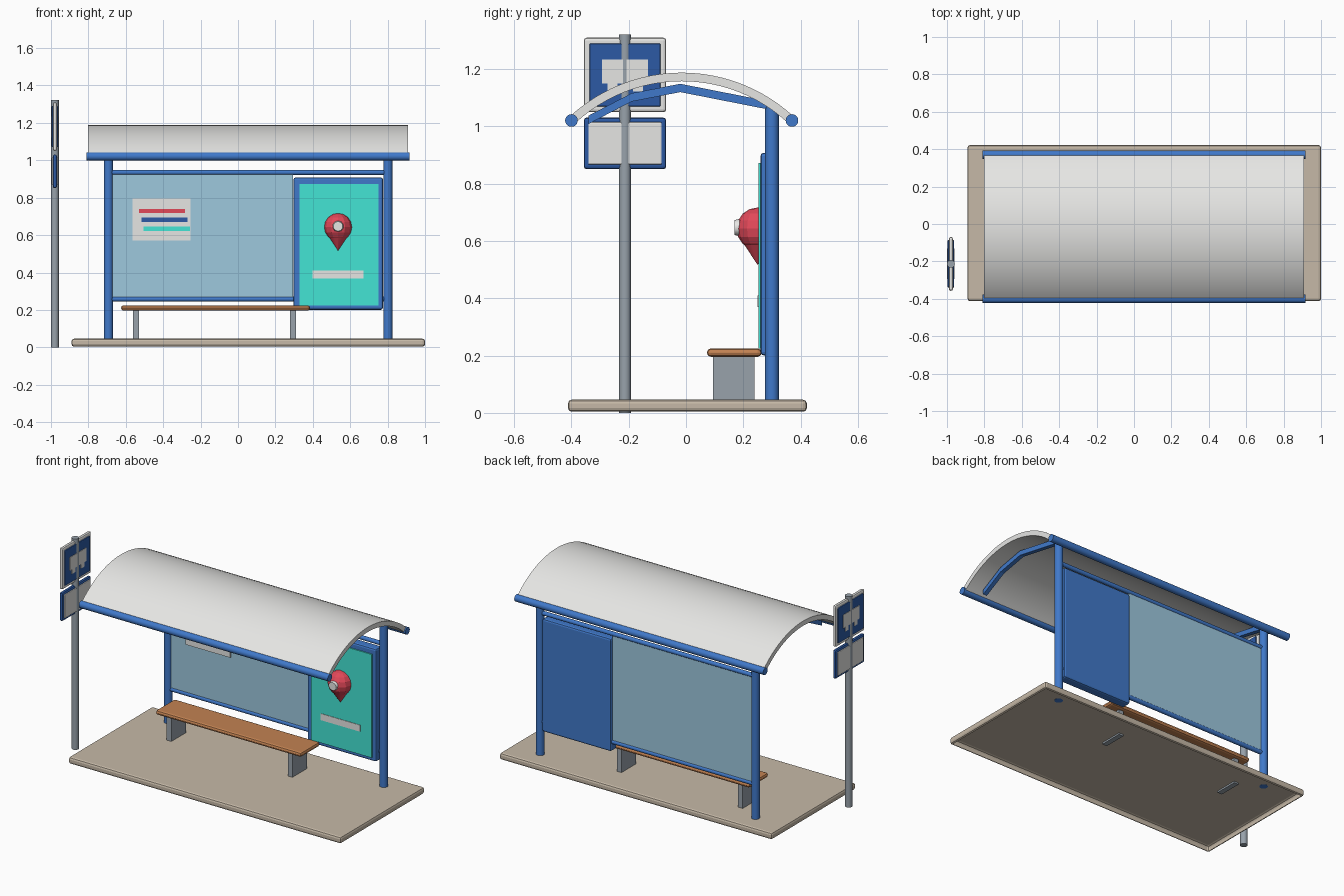
import bpy
import bmesh
import math
from mathutils import Vector

if "Cube" in bpy.data.objects:
    bpy.data.objects.remove(bpy.data.objects["Cube"], do_unlink=True)


def material(name, *rgb):
    """Flat material from display RGB values."""
    lin = [((c / 255 + 0.055) / 1.055) ** 2.4 for c in rgb] + [1]
    m = bpy.data.materials.new(name)
    m.use_nodes = True
    m.diffuse_color = lin
    m.node_tree.nodes["Principled BSDF"].inputs["Base Color"].default_value = lin
    return m


WHITE = material("off white", 230, 230, 228)
BLUE = material("frame blue", 64, 121, 202)
NAVY = material("sign blue", 44, 90, 165)
GLASS = material("glass blue", 158, 200, 222)
TEAL = material("teal", 68, 229, 213)
RED = material("red", 226, 72, 89)
WOOD = material("wood", 194, 130, 82)
STEEL = material("steel grey", 152, 162, 171)
STONE = material("paving stone", 198, 185, 167)


def finish(name, bm, mat, smooth=False):
    bmesh.ops.recalc_face_normals(bm, faces=bm.faces[:])
    mesh = bpy.data.meshes.new(name)
    bm.to_mesh(mesh)
    bm.free()
    mesh.materials.append(mat)
    ob = bpy.data.objects.new(name, mesh)
    bpy.context.collection.objects.link(ob)
    if smooth:
        bpy.ops.object.select_all(action="DESELECT")
        ob.select_set(True)
        bpy.context.view_layer.objects.active = ob
        bpy.ops.object.shade_smooth_by_angle(angle=math.radians(35))
    return ob


def box(name, x, y, z, mat, bevel=0, open_bottom=False):
    """Box from (min, max) pairs, optionally rounded or hollow underneath."""
    bm = bmesh.new()
    bmesh.ops.create_cube(bm, size=1)
    for v in bm.verts:
        v.co = [(a + b) / 2 + c * (b - a) for c, (a, b) in zip(v.co, (x, y, z))]
    if bevel:
        bmesh.ops.bevel(bm, geom=bm.edges[:], offset=bevel, segments=2,
                        profile=0.5, affect="EDGES", clamp_overlap=True)
    if open_bottom:
        bm.normal_update()
        under = [f for f in bm.faces if f.normal.z < -0.99]
        bmesh.ops.delete(bm, geom=under, context="FACES")
    return finish(name, bm, mat)


def tube(name, start, end, r, mat, r2=None, sides=24):
    """Cylinder or cone between two points."""
    a, b = Vector(start), Vector(end)
    bm = bmesh.new()
    bmesh.ops.create_cone(bm, cap_ends=True, segments=sides, radius1=r,
                          radius2=r if r2 is None else r2, depth=(b - a).length)
    turn = (b - a).to_track_quat("Z", "Y")
    for v in bm.verts:
        v.co = turn @ v.co + (a + b) / 2
    return finish(name, bm, mat, smooth=True)


def extrude_profile(name, points, x0, x1, mat, smooth=False):
    """Closed y-z outline swept along x."""
    bm = bmesh.new()
    rings = [[bm.verts.new((x, y, z)) for y, z in points] for x in (x0, x1)]
    n = len(points)
    for i in range(n):
        j = (i + 1) % n
        bm.faces.new((rings[0][i], rings[0][j], rings[1][j], rings[1][i]))
    half = n // 2
    for ring in rings:
        for i in range(half - 1):
            bm.faces.new((ring[i], ring[i + 1], ring[n - 2 - i], ring[n - 1 - i]))
    return finish(name, bm, mat, smooth)


# Paving shell and bench
box("base_slab", (-0.89, 1.0), (-0.412, 0.422), (0.004, 0.046), STONE, 0.013, True)
box("bench_seat", (-0.625, 0.385), (0.073, 0.264), (0.196, 0.225), WOOD, 0.0135)
for side, x in (("right", -0.545), ("left", 0.295)):
    box(f"bench_leg_{side}", (x - 0.016, x + 0.016), (0.095, 0.24), (0.036, 0.2), STEEL)

# Posts and rails
POSTS = {"right": -0.693, "left": 0.801}
for side, x in POSTS.items():
    tube(f"post_{side}", (x, 0.3, 0.045), (x, 0.3, 1.068), 0.024, BLUE)
for level, z in (("lower", 0.258), ("upper", 0.935)):
    tube(f"rail_{level}", (POSTS["right"], 0.3, z), (POSTS["left"], 0.3, z), 0.013, BLUE)

# Back panel with a notice
box("back_panel", (-0.68, 0.294), (0.294, 0.306), (0.26, 0.93), GLASS)
box("notice", (-0.565, -0.255), (0.287, 0.2945), (0.571, 0.797), WHITE)
for i, mat in enumerate((RED, NAVY, TEAL)):
    x, z = -0.53 + i * 0.013, 0.73 - i * 0.048
    box(f"notice_stripe_{i}", (x, x + 0.247), (0.283, 0.288), (z - 0.011, z + 0.011), mat)

# Map display
box("display_case", (0.297, 0.775), (0.26, 0.32), (0.201, 0.908), BLUE, 0.011)
box("display_face", (0.328, 0.75), (0.253, 0.262), (0.225, 0.873), TEAL)
box("display_bar", (0.398, 0.672), (0.25, 0.2545), (0.369, 0.41), WHITE)

# Location pin, flat where it meets the display
PIN = Vector((0.535, 0.25, 0.643))
bm = bmesh.new()
bmesh.ops.create_uvsphere(bm, u_segments=12, v_segments=8, radius=0.074)
bmesh.ops.translate(bm, verts=bm.verts, vec=PIN)
bmesh.ops.bisect_plane(bm, geom=bm.verts[:] + bm.edges[:] + bm.faces[:],
                       plane_co=(0, 0.264, 0), plane_no=(0, 1, 0), clear_outer=True)
bmesh.ops.holes_fill(bm, edges=bm.edges[:])
finish("pin_head", bm, RED)
tube("pin_point", PIN - Vector((0, 0, 0.035)), PIN - Vector((0, 0, 0.125)),
     0.06, RED, 0.001, 12)
tube("pin_centre", PIN - Vector((0, 0.06, -0.004)), PIN - Vector((0, 0.08, -0.004)),
     0.031, WHITE, 0.026, 10)

# Curved roof
R, THICK, MID, TOP = 0.575, 0.03, -0.015, 1.188
STEPS, SWING = 24, math.asin(0.393 / R)


def arc(radius):
    angles = [SWING * (2 * i / STEPS - 1) for i in range(STEPS + 1)]
    return [(MID + radius * math.sin(a), TOP - R + radius * math.cos(a)) for a in angles]


extrude_profile("roof", arc(R) + arc(R - THICK)[::-1], -0.802, 0.909, WHITE, True)
for end, y in (("front", -0.4), ("back", 0.37)):
    tube(f"roof_edge_{end}", (-0.809, y, 1.021), (0.917, y, 1.021), 0.022, BLUE)

# Bent roof ribs
PATH = [(-0.34, 1.027), (-0.19, 1.105), (-0.02, 1.138), (0.3, 1.075)]
rib = [(y, z + 0.011) for y, z in PATH] + [(y, z - 0.018) for y, z in reversed(PATH)]
for side, x in POSTS.items():
    extrude_profile(f"roof_rib_{side}", rib, x - 0.013, x + 0.013, BLUE)

# Stop sign on its pole, marked on both sides
PX, PY, RIM, HALF = -0.979, -0.213, 0.011, 0.017
tube("sign_pole", (PX, PY, 0), (PX, PY, 1.322), 0.021, STEEL)

# Each sign is a thin rim around a slightly thicker raised face
for name, z, edge, face, rim in (("upper", (1.05, 1.31), WHITE, NAVY, 0.02),
                                 ("lower", (0.851, 1.031), NAVY, WHITE, 0.016)):
    box(f"sign_{name}_rim", (PX - RIM, PX + RIM), (-0.357, -0.069), z, edge, 0.01)
    box(f"sign_{name}_face", (PX - HALF, PX + HALF), (-0.357 + rim, -0.069 - rim),
        (z[0] + rim, z[1] - rim), face, 0.004)


def sign_mark(name, y, z):
    """Thin plates on both faces of the upper sign."""
    for side, s in (("right", -1), ("left", 1)):
        x = sorted((PX + s * (HALF - 0.003), PX + s * (HALF + 0.003)))
        box(f"{name}_{side}", x, y, z, WHITE)


sign_mark("vehicle_body", (-0.293, -0.132), (1.15, 1.233))
for i, y in enumerate((-0.257, -0.168)):
    sign_mark(f"vehicle_wheel_{i}", (y - 0.017, y + 0.017), (1.122, 1.15))
